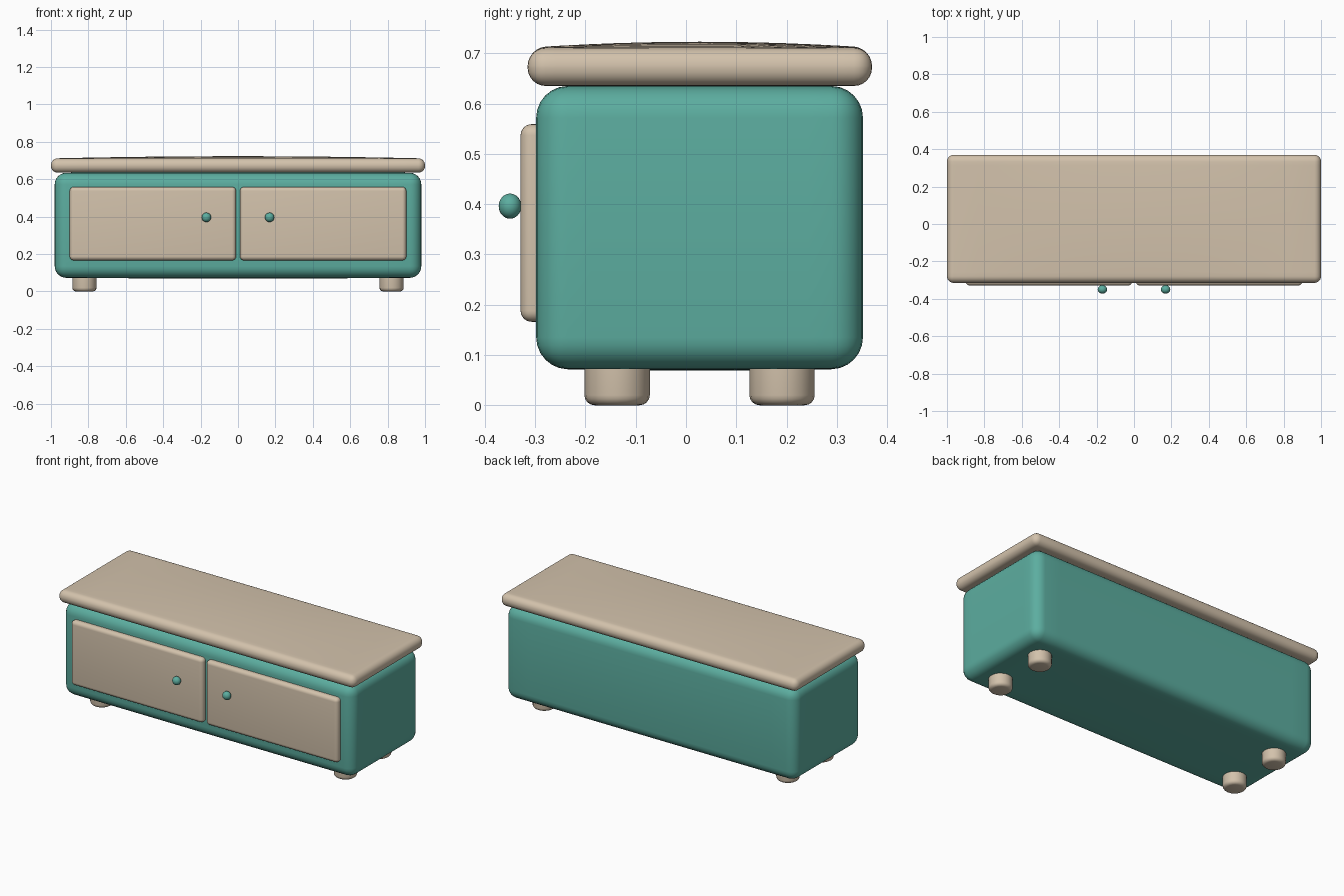
import bpy
import bmesh
from mathutils import Matrix, Vector

if "Cube" in bpy.data.objects:
    bpy.data.objects.remove(bpy.data.objects["Cube"], do_unlink=True)


def make_material(name, rgb):
    mat = bpy.data.materials.new(name)
    mat.use_nodes = True
    colour = (*rgb, 1.0)
    mat.diffuse_color = colour
    mat.node_tree.nodes["Principled BSDF"].inputs["Base Color"].default_value = colour
    return mat


cream = make_material("warm cream", (0.65, 0.54, 0.41))
teal = make_material("teal", (0.107, 0.42, 0.35))


def finish(bm, name, mat):
    """Turn a bmesh into a smooth shaded object."""
    bmesh.ops.recalc_face_normals(bm, faces=bm.faces)
    mesh = bpy.data.meshes.new(name)
    bm.to_mesh(mesh)
    bm.free()
    mesh.materials.append(mat)
    obj = bpy.data.objects.new(name, mesh)
    bpy.context.collection.objects.link(obj)
    bpy.ops.object.select_all(action="DESELECT")
    obj.select_set(True)
    bpy.context.view_layer.objects.active = obj
    bpy.ops.object.shade_smooth_by_angle(angle=0.7)
    return obj


def soft_box(name, low, high, radius, mat, crown_top=0.0, crown_bottom=0.0):
    """Rounded box between two corners, with gently crowned top and bottom."""
    low, high = Vector(low), Vector(high)
    centre, half = (low + high) / 2, (high - low) / 2
    bm = bmesh.new()
    bmesh.ops.create_cube(bm, size=2)
    bmesh.ops.scale(bm, vec=half, verts=bm.verts)
    bmesh.ops.bevel(bm, geom=bm.edges[:], offset=radius, segments=6,
                    profile=0.5, affect="EDGES", clamp_overlap=True)
    if crown_top or crown_bottom:
        # Slice the large faces so they can curve
        for axis in (0, 1):
            normal = Vector((axis == 0, axis == 1, 0))
            for step in range(-5, 6):
                bmesh.ops.bisect_plane(bm, geom=bm.verts[:] + bm.edges[:] + bm.faces[:],
                                       plane_co=normal * half[axis] * step / 6,
                                       plane_no=normal)
        for v in bm.verts:
            bulge = (1 - (v.co.x / half.x) ** 2) * (1 - (v.co.y / half.y) ** 2)
            t = v.co.z / half.z
            v.co.z += bulge * (crown_top * max(t, 0) - crown_bottom * max(-t, 0))
    bmesh.ops.translate(bm, vec=centre, verts=bm.verts)
    return finish(bm, name, mat)


# Cabinet body and overhanging top
soft_box("cabinet_body", (-0.98, -0.298, 0.073), (0.98, 0.352, 0.634), 0.062,
         teal, crown_top=0.003, crown_bottom=0.004)
soft_box("table_top", (-1, -0.315, 0.635), (1, 0.37, 0.711), 0.036,
         cream, crown_top=0.012)

for side, sign in (("left", 1), ("right", -1)):
    # Door panel
    xs = sorted((sign * 0.01, sign * 0.9))
    soft_box(side + "_door", (xs[0], -0.329, 0.166), (xs[1], -0.27, 0.559), 0.022, cream)

    # Round door knob
    bm = bmesh.new()
    bmesh.ops.create_uvsphere(bm, u_segments=24, v_segments=16, radius=0.025,
                              matrix=Matrix.Translation((sign * 0.169, -0.35, 0.396))
                              @ Matrix.Diagonal((1, 0.9, 1, 1)))
    finish(bm, side + "_knob", teal)

    # Stubby feet with a rounded lower rim
    for end, y in (("front", -0.137), ("back", 0.191)):
        bm = bmesh.new()
        bmesh.ops.create_cone(bm, cap_ends=True, segments=20, radius1=0.065,
                              radius2=0.065, depth=0.1)
        rim = [e for e in bm.edges if all(v.co.z < 0 for v in e.verts)]
        bmesh.ops.bevel(bm, geom=rim, offset=0.02, segments=4, profile=0.5, affect="EDGES")
        bmesh.ops.translate(bm, vec=(sign * 0.821, y, 0.05), verts=bm.verts)
        finish(bm, f"{end}_{side}_foot", cream)
